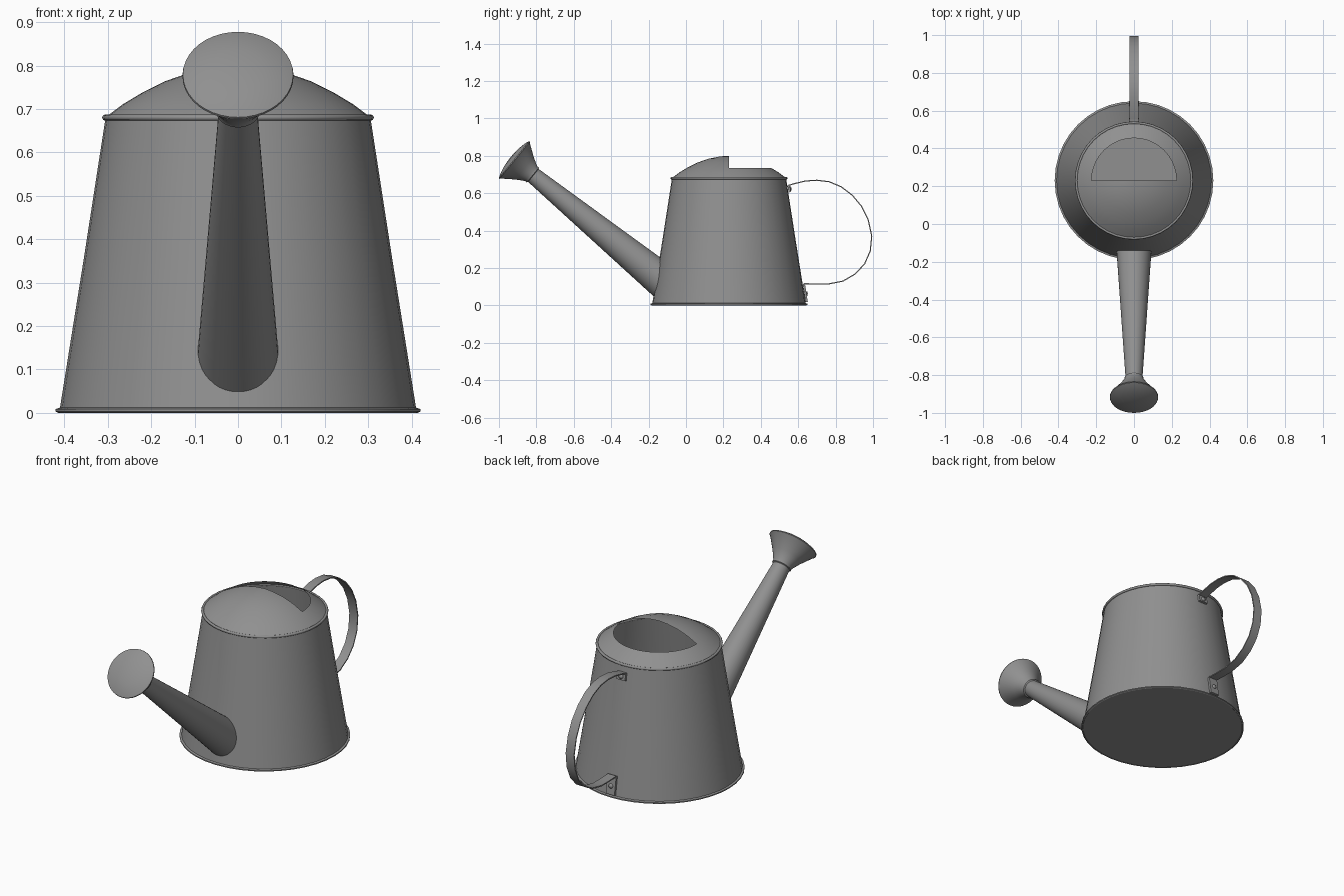
import bpy, bmesh, math
from mathutils import Vector, Matrix

if "Cube" in bpy.data.objects:
    bpy.data.objects.remove(bpy.data.objects["Cube"])

CY = 0.23      # body centre along y
SEG = 40

metal = bpy.data.materials.new("grey metal")
metal.diffuse_color = (0.28, 0.28, 0.28, 1)
metal.use_nodes = True
metal.node_tree.nodes["Principled BSDF"].inputs["Base Color"].default_value = metal.diffuse_color


def body_radius(z):
    return 0.41 + (0.305 - 0.41) * z / 0.68


def finish(bm, name, angle=35):
    bmesh.ops.recalc_face_normals(bm, faces=bm.faces)
    me = bpy.data.meshes.new(name)
    bm.to_mesh(me)
    bm.free()
    me.materials.append(metal)
    ob = bpy.data.objects.new(name, me)
    bpy.context.collection.objects.link(ob)
    bpy.ops.object.select_all(action='DESELECT')
    ob.select_set(True)
    bpy.context.view_layer.objects.active = ob
    bpy.ops.object.shade_smooth_by_angle(angle=math.radians(angle))
    return ob


def lathe(profile, matrix, seg=SEG):
    """Revolve (radius, height) points about local z."""
    bm = bmesh.new()
    rings = []
    for r, h in profile:
        if r == 0:
            rings.append([bm.verts.new(matrix @ Vector((0, 0, h)))] * seg)
        else:
            rings.append([bm.verts.new(matrix @ Vector((
                r * math.cos(2 * math.pi * i / seg),
                r * math.sin(2 * math.pi * i / seg), h))) for i in range(seg)])
    for a, b in zip(rings, rings[1:]):
        for i in range(seg):
            j = (i + 1) % seg
            bm.faces.new(list(dict.fromkeys((a[i], a[j], b[j], b[i]))))
    return bm, rings


upright = Matrix.Translation((0, CY, 0))

# Body wall with base band and floor
bm, _ = lathe([(0, 0.002), (0.412, 0.002), (0.414, 0), (0.42, 0.003), (0.42, 0.009),
               (0.41, 0.012), (body_radius(0.35), 0.35), (0.305, 0.68)], upright)
finish(bm, "body")

# Rolled rim around the top
ring = [(0.306 + 0.007 * math.cos(a), 0.68 + 0.007 * math.sin(a))
        for a in [2 * math.pi * k / 8 for k in range(9)]]
bm, _ = lathe(ring, upright)
bmesh.ops.remove_doubles(bm, verts=bm.verts, dist=1e-5)
finish(bm, "top_rim", 60)

# Domed lid, rear half open inside the filling hole
bm, _ = lathe([(0.302, 0.683), (0.265, 0.711), (0.225, 0.735), (0.17, 0.763),
               (0.11, 0.784), (0.05, 0.796), (0, 0.80)], upright)
hole = [f for f in bm.faces
        if f.calc_center_median().y > CY
        and (f.calc_center_median().xy - Vector((0, CY))).length < 0.215]
bmesh.ops.delete(bm, geom=hole, context='FACES')
finish(bm, "lid", 60)

# Spout: tapered tube, its base trimmed to the body wall
axis = Vector((0, -0.775, 0.632)).normalized()
tip = Vector((0, -0.825, 0.702))
frame = Matrix.Translation(tip) @ axis.to_track_quat('Z', 'Y').to_matrix().to_4x4()
bm, rings = lathe([(0.099, -1.0), (0.044, 0.0)], frame)
for low, high in zip(*rings):
    start, end = high.co.copy(), low.co.copy()
    for k in range(401):
        p = start.lerp(end, k / 400)
        if math.hypot(p.x, p.y - CY) < body_radius(p.z) - 0.003:
            break
    low.co = p
finish(bm, "spout")

# Sprinkler rose with a gently domed face
bm, _ = lathe([(0.044, -0.012), (0.051, -0.008), (0.051, 0.004), (0.078, 0.05),
               (0.122, 0.112), (0.128, 0.117), (0.127, 0.122), (0.105, 0.131),
               (0.06, 0.141), (0, 0.145)], frame)
finish(bm, "sprinkler_rose", 40)


def strip(name, path, width, thick):
    """Flat band following (y, z) points."""
    pts = [Vector(p) for p in path]
    bm = bmesh.new()
    rows = []
    for i, p in enumerate(pts):
        t = (pts[min(i + 1, len(pts) - 1)] - pts[max(i - 1, 0)]).normalized()
        n = Vector((-t.y, t.x)) * thick / 2
        rows.append([bm.verts.new((x * width / 2, p.x + s * n.x, p.y + s * n.y))
                     for x, s in ((-1, -1), (1, -1), (1, 1), (-1, 1))])
    for a, b in zip(rows, rows[1:]):
        for i in range(4):
            j = (i + 1) % 4
            bm.faces.new((a[i], a[j], b[j], b[i]))
    bm.faces.new(rows[0])
    bm.faces.new(rows[-1])
    return finish(bm, name, 30)


# Handle band
strip("handle", [(0.545, 0.64), (0.58, 0.651), (0.64, 0.665), (0.70, 0.669), (0.765, 0.661),
                 (0.83, 0.634), (0.89, 0.588), (0.94, 0.528), (0.975, 0.455),
                 (0.993, 0.37), (0.985, 0.29), (0.955, 0.222), (0.905, 0.168),
                 (0.84, 0.13), (0.76, 0.114), (0.70, 0.114), (0.632, 0.116)], 0.05, 0.006)

# Fixing tabs and rivets where the handle meets the body
for label, z0, z1 in (("upper", 0.605, 0.645), ("lower", 0.018, 0.116)):
    strip(label + "_tab", [(CY + body_radius(z0) + 0.008, z0),
                           (CY + body_radius(z1) + 0.008, z1)], 0.052, 0.012)
    zm = z0 + (z1 - z0) * 0.45
    place = Matrix.Translation((0, CY + body_radius(zm) + 0.012, zm)) @ Matrix.Rotation(-math.pi / 2, 4, 'X')
    bm, _ = lathe([(0.013, 0), (0.011, 0.006), (0, 0.009)], place, 12)
    finish(bm, label + "_rivet", 60)
